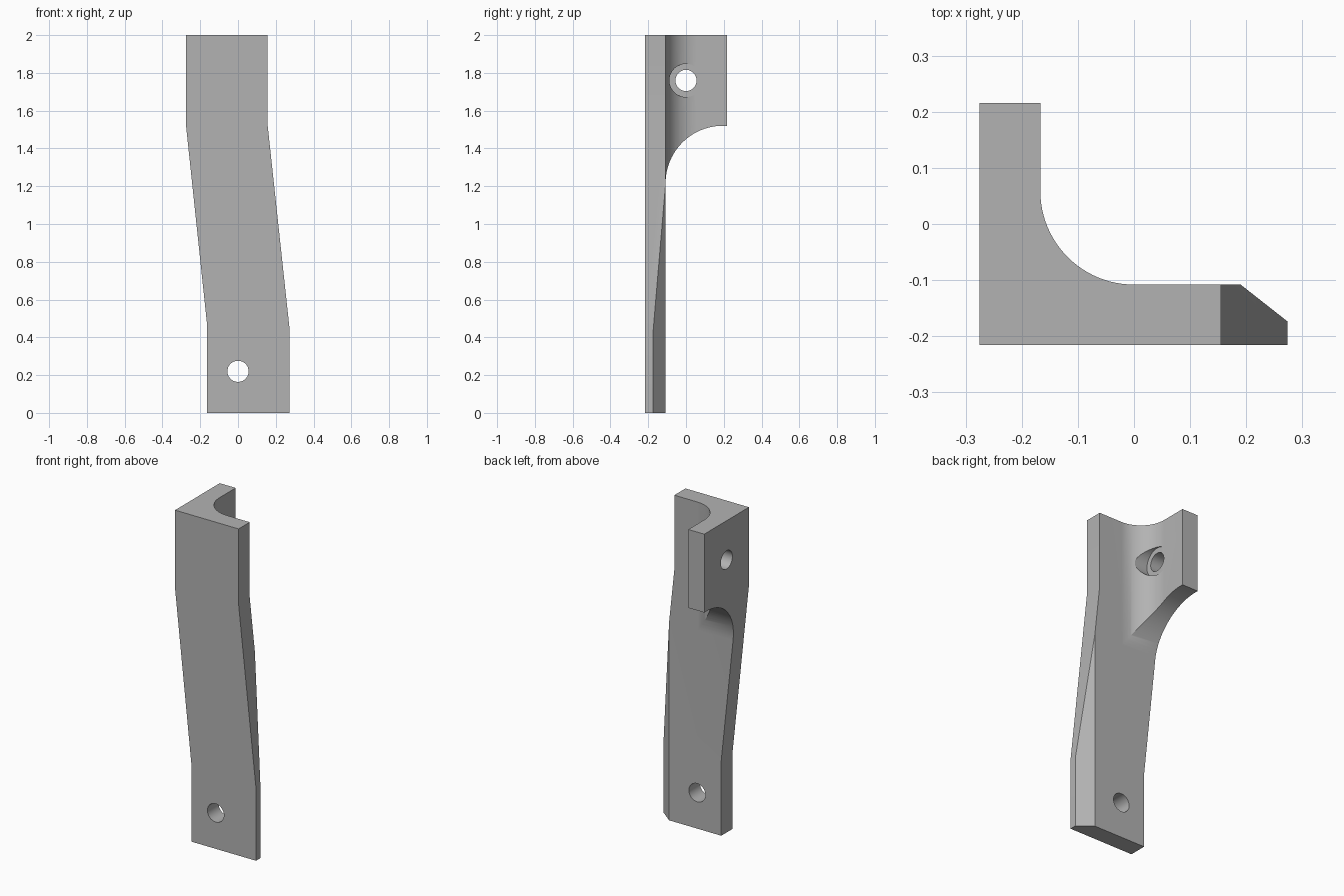
import bpy, bmesh, math
from mathutils import Matrix, Vector

if "Cube" in bpy.data.objects:
    bpy.data.objects.remove(bpy.data.objects["Cube"])


def arc(cx, cy, r, a0, a1, n):
    """Points along a circular arc, angles in degrees."""
    return [(cx + r * math.cos(math.radians(a0 + (a1 - a0) * i / n)),
             cy + r * math.sin(math.radians(a0 + (a1 - a0) * i / n))) for i in range(n + 1)]


def prism(name, pts, to3d, lo, hi):
    """Extrude a 2D outline from depth lo to hi; to3d maps (a, b, depth) to x, y, z."""
    bm = bmesh.new()
    rings = [[bm.verts.new(to3d(a, b, d)) for a, b in pts] for d in (lo, hi)]
    bm.faces.new(rings[0])
    bm.faces.new(rings[1])
    n = len(pts)
    for i in range(n):
        j = (i + 1) % n
        bm.faces.new((rings[0][i], rings[0][j], rings[1][j], rings[1][i]))
    bmesh.ops.recalc_face_normals(bm, faces=bm.faces)
    mesh = bpy.data.meshes.new(name)
    bm.to_mesh(mesh)
    bm.free()
    ob = bpy.data.objects.new(name, mesh)
    bpy.context.collection.objects.link(ob)
    return ob


def along_x(a, b, d): return (d, a, b)
def along_y(a, b, d): return (a, d, b)
def along_z(a, b, d): return (a, b, d)


def circle(cx, cy, r): return arc(cx, cy, r, 0, 360, 48)[:-1]


# Angle section with inner fillet and chamfered outer edge
section = [(-0.275, -0.216), (0.274, -0.216), (0.274, -0.174), (0.19, -0.108)]
section += arc(0.0, 0.059, 0.167, 270, 180, 24)
section += [(-0.167, 0.216), (-0.275, 0.216)]
bracket = prism("angle_bracket", section, along_z, 0, 2)

# Cranked front outline
front = [(-0.163, -0.1), (0.2735, -0.1), (0.2735, 0.44), (0.155, 1.54),
         (0.155, 2.1), (-0.28, 2.1), (-0.275, 1.52), (-0.163, 0.46)]
front_keep = prism("front_outline_cutter", front, along_y, -0.5, 0.5)

# Curved cut-out under the side flange
scoop = [(-0.108, -0.1), (0.4, -0.1), (0.4, 1.52)]
scoop += arc(0.195, 1.217, 0.303, 90, 180, 24)
scoop_cut = prism("flange_scoop_cutter", scoop, along_x, -0.6, 0.6)

# Bolt holes and the counterbore in the fillet
lower_hole = prism("lower_hole_cutter", circle(0, 0.22, 0.056), along_y, -0.5, 0.5)
upper_hole = prism("upper_hole_cutter", circle(0, 1.76, 0.056), along_x, -0.5, 0.5)
counterbore = prism("counterbore_cutter", circle(0, 1.76, 0.088), along_x, -0.1665, 0.5)

for cutter, op in ((front_keep, 'INTERSECT'), (scoop_cut, 'DIFFERENCE'),
                   (lower_hole, 'DIFFERENCE'), (upper_hole, 'DIFFERENCE'),
                   (counterbore, 'DIFFERENCE')):
    bpy.context.view_layer.objects.active = bracket
    mod = bracket.modifiers.new(cutter.name, 'BOOLEAN')
    mod.operation, mod.solver, mod.object = op, 'EXACT', cutter
    bpy.ops.object.modifier_apply(modifier=mod.name)
    bpy.data.objects.remove(cutter)

# Plain grey finish
grey = bpy.data.materials.new("plain_grey")
grey.diffuse_color = (0.45, 0.45, 0.45, 1)
grey.use_nodes = True
grey.node_tree.nodes["Principled BSDF"].inputs["Base Color"].default_value = grey.diffuse_color
bracket.data.materials.clear()
bracket.data.materials.append(grey)
for p in bracket.data.polygons:
    p.material_index = 0

bpy.ops.object.select_all(action='DESELECT')
bracket.select_set(True)
bpy.context.view_layer.objects.active = bracket
bpy.ops.object.shade_smooth_by_angle(angle=math.radians(25))
